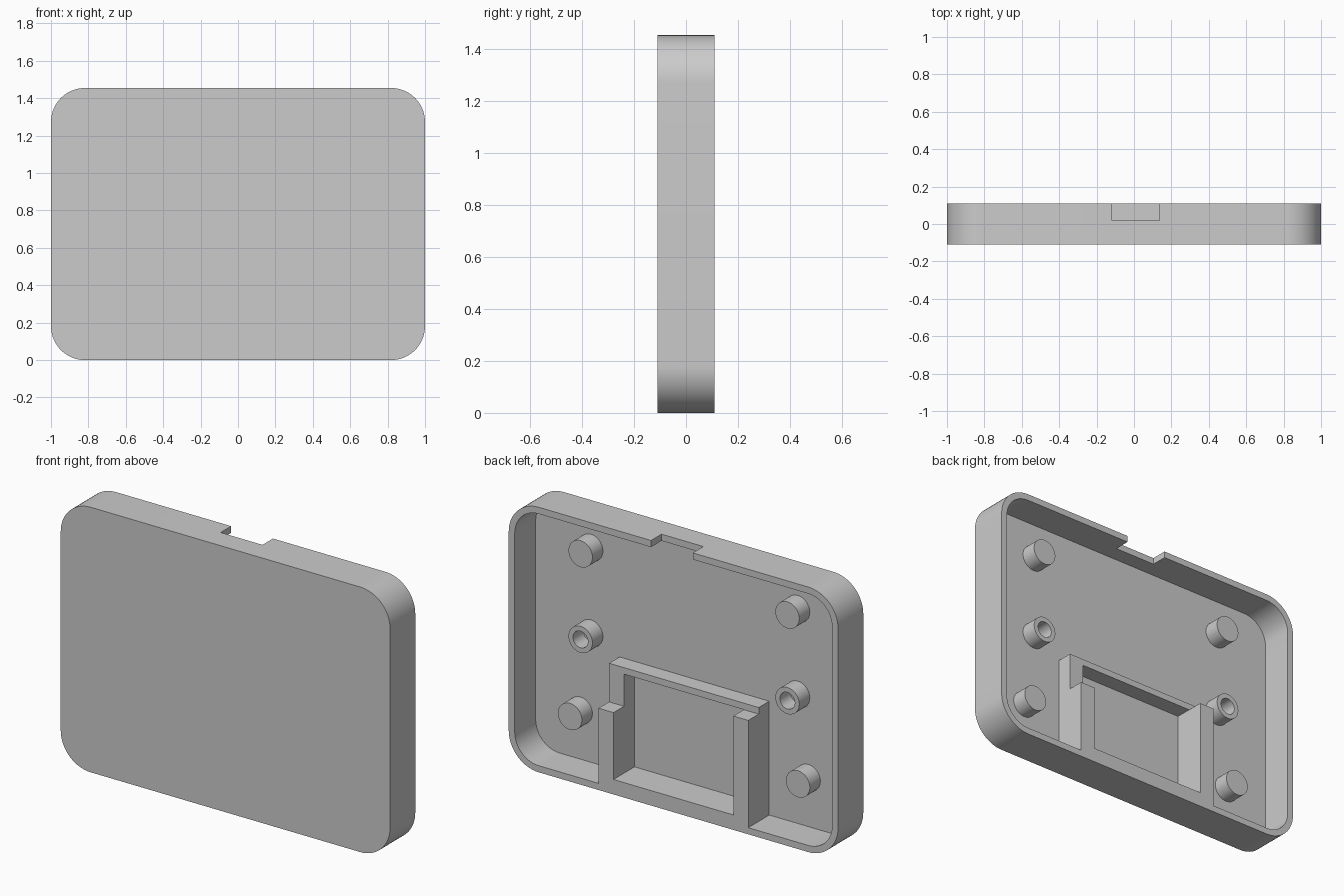
import bpy, bmesh
from math import cos, sin, pi, radians

cube = bpy.data.objects.get("Cube")
if cube:
    bpy.data.objects.remove(cube, do_unlink=True)

MM = 2 / 55                       # model is laid out on a 55 x 40 x 6 grid
FRONT, BACK = -3 * MM, 3 * MM
FLOOR = FRONT + MM                # inside face of the front panel
POST_TOP = FLOOR + 2.5 * MM
HEIGHT = 40 * MM

grey = bpy.data.materials.new("light grey plastic")
grey.use_nodes = True
color = (0.6, 0.6, 0.6, 1)
grey.diffuse_color = color
grey.node_tree.nodes["Principled BSDF"].inputs["Base Color"].default_value = color


def prism(name, outline, y0, y1):
    """Extrude an x-z outline from y0 to y1."""
    bm = bmesh.new()
    face = bm.faces.new([bm.verts.new((x, y0, z)) for x, z in outline])
    new = bmesh.ops.extrude_face_region(bm, geom=[face])["geom"]
    moved = [v for v in new if isinstance(v, bmesh.types.BMVert)]
    bmesh.ops.translate(bm, verts=moved, vec=(0, y1 - y0, 0))
    bmesh.ops.recalc_face_normals(bm, faces=bm.faces)
    mesh = bpy.data.meshes.new(name)
    bm.to_mesh(mesh)
    bm.free()
    mesh.materials.append(grey)
    obj = bpy.data.objects.new(name, mesh)
    bpy.context.collection.objects.link(obj)
    return obj


def box(name, x0, x1, y0, y1, z0, z1):
    return prism(name, [(x0, z0), (x1, z0), (x1, z1), (x0, z1)], y0, y1)


def disc(x, z, r, n=48):
    return [(x + r * cos(2 * pi * i / n), z + r * sin(2 * pi * i / n)) for i in range(n)]


def rounded(inset, r, n=16):
    """Rounded rectangle outline, inset from the outer size."""
    hx, hz = 1 - inset - r, HEIGHT / 2 - inset - r
    points = []
    for q, (sx, sz) in enumerate([(1, 1), (-1, 1), (-1, -1), (1, -1)]):
        for i in range(n + 1):
            a = (q + i / n) * pi / 2
            points.append((sx * hx + r * cos(a), HEIGHT / 2 + sz * hz + r * sin(a)))
    return points


def select(obj):
    bpy.ops.object.select_all(action="DESELECT")
    obj.select_set(True)
    bpy.context.view_layer.objects.active = obj


def cut(obj, *cutters):
    for cutter in cutters:
        cutter.hide_render = True
        select(obj)
        mod = obj.modifiers.new("cut", "BOOLEAN")
        mod.operation, mod.solver, mod.object = "DIFFERENCE", "EXACT", cutter
        bpy.ops.object.modifier_apply(modifier=mod.name)
        bpy.data.objects.remove(cutter, do_unlink=True)


def smooth(obj):
    select(obj)
    bpy.ops.object.shade_smooth_by_angle(angle=radians(30))


# Tray-shaped case with a notch in its top wall
case = prism("case", rounded(0, 5 * MM), FRONT, BACK)
cut(case,
    prism("cavity", rounded(MM, 4 * MM), FLOOR, BACK + 0.1),
    box("notch", -0.118, 0.136, POST_TOP, BACK + 0.1, HEIGHT - 0.1, HEIGHT + 0.1))
smooth(case)

# Pocket frame: low lintel, one short leg and one tall leg
outer, inner = 12.5 * MM, 10 * MM
sill, lintel, top, short_leg = 0.082, 0.625, 0.661, 0.449
frame = box("pocket_frame", -outer, outer, FLOOR, BACK, MM, top)
cut(frame,
    box("pocket", -inner, inner, FLOOR - 0.1, BACK + 0.1, sill, lintel),
    box("lintel_step", -1, 1, POST_TOP, BACK + 0.1, lintel, 1),
    box("leg_step", inner - 0.1, 1, POST_TOP, BACK + 0.1, short_leg, 1))

# Mounting posts in mirrored pairs; the middle pair is bored
for level, x, z, bored in [("upper", 0.628, 1.215, False),
                           ("middle", 0.628, 0.745, True),
                           ("lower", 0.692, 0.305, False)]:
    for side, s in (("left", 1), ("right", -1)):
        post = prism(f"{level}_{side}_post", disc(s * x, z, 2 * MM), FLOOR, POST_TOP)
        if bored:
            cut(post, prism("bore", disc(s * x, z, 1.25 * MM), FLOOR - 0.1, BACK))
        smooth(post)
